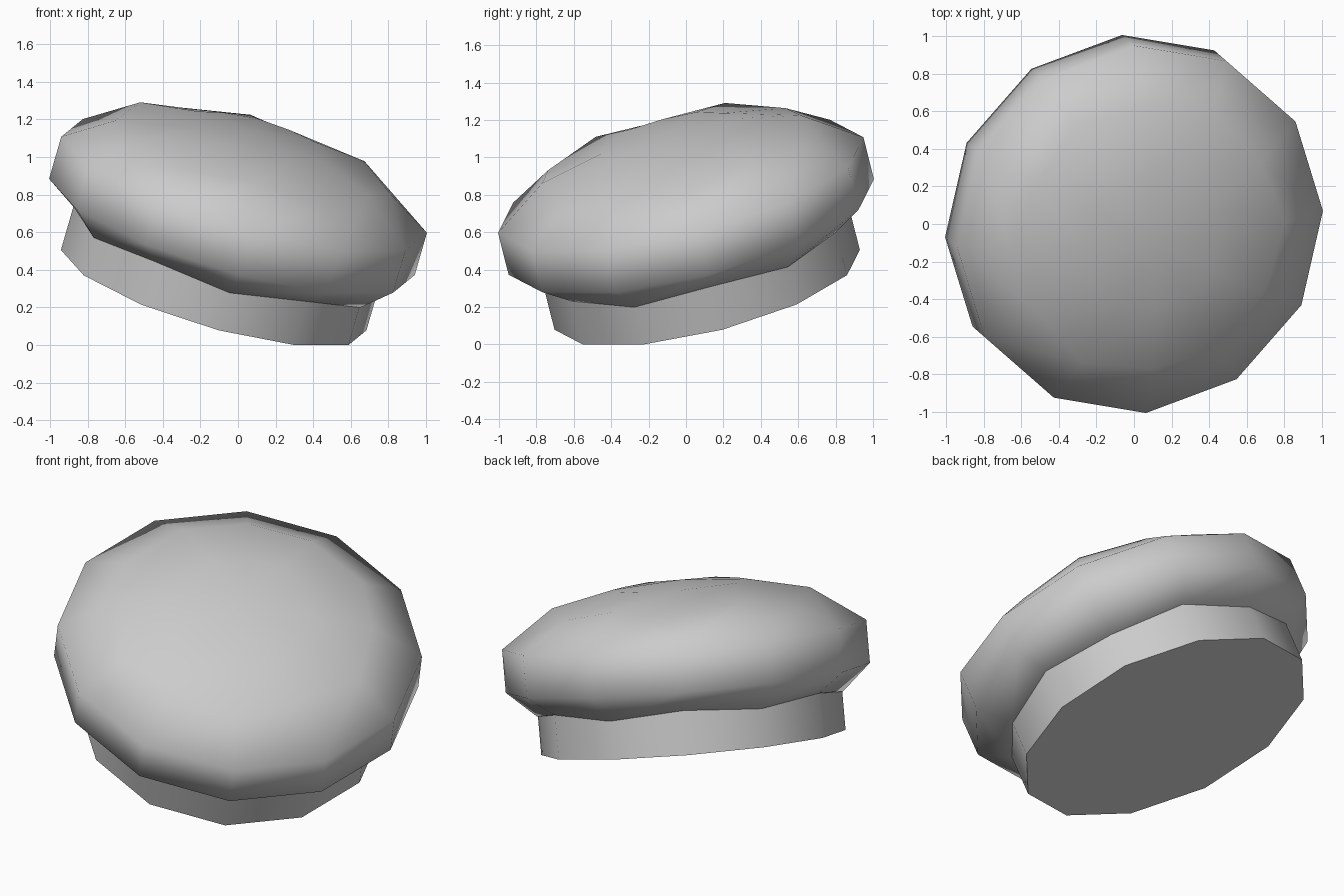
import bpy, bmesh, math
from mathutils import Matrix

cube = bpy.data.objects.get("Cube")
if cube:
    bpy.data.objects.remove(cube, do_unlink=True)

SIDES = 12
TILT = math.radians(20.97)
HEADING = math.radians(138.8)

# Shared tilted frame: local z is the axis of the cap, local x points uphill
FRAME = (Matrix.Translation((0, 0, 0.74))
         @ Matrix.Rotation(HEADING, 4, 'Z')
         @ Matrix.Rotation(-TILT, 4, 'Y'))

grey = bpy.data.materials.new("plain_grey")
grey.use_nodes = True
colour = (0.6, 0.6, 0.6, 1)
grey.diffuse_color = colour
grey.node_tree.nodes["Principled BSDF"].inputs["Base Color"].default_value = colour


def turned_part(name, rings, top=None):
    """Stack rings of (even radius, even height, odd radius, odd height)."""
    bm = bmesh.new()
    loops = []
    for ring in rings:
        loop = []
        for k in range(SIDES):
            radius, height = ring[2:] if k % 2 else ring[:2]
            a = math.radians(15) + k * math.tau / SIDES
            loop.append(bm.verts.new((radius * math.cos(a), radius * math.sin(a), height)))
        loops.append(loop)
    for low, high in zip(loops, loops[1:]):
        for k in range(SIDES):
            j = (k + 1) % SIDES
            bm.faces.new((low[k], low[j], high[j], high[k]))
    bm.faces.new(loops[0][::-1])
    if top is None:
        bm.faces.new(loops[-1])
    else:
        peak = bm.verts.new((0, 0, top))
        for k in range(SIDES):
            bm.faces.new((loops[-1][k], loops[-1][(k + 1) % SIDES], peak))
    bm.transform(FRAME)
    bmesh.ops.recalc_face_normals(bm, faces=bm.faces)
    mesh = bpy.data.meshes.new(name)
    bm.to_mesh(mesh)
    bm.free()
    mesh.materials.append(grey)
    obj = bpy.data.objects.new(name, mesh)
    bpy.context.collection.objects.link(obj)
    bpy.ops.object.select_all(action='DESELECT')
    obj.select_set(True)
    bpy.context.view_layer.objects.active = obj
    bpy.ops.object.shade_smooth_by_angle(angle=math.radians(70))
    return obj


# Rounded cap: lower lip, upright band, shoulder and shallow dome
turned_part("cap", [
    (0.85, -0.265, 0.85, -0.23),
    (1.01, -0.12, 1.01, -0.12),
    (1.01, 0.12, 1.01, 0.12),
    (0.715, 0.325, 0.757, 0.28),
    (0.37, 0.40, 0.37, 0.395),
], top=0.425)

# Straight neck with a flat base
turned_part("neck", [
    (0.844, -0.48, 0.844, -0.48),
    (0.844, -0.22, 0.844, -0.22),
])
